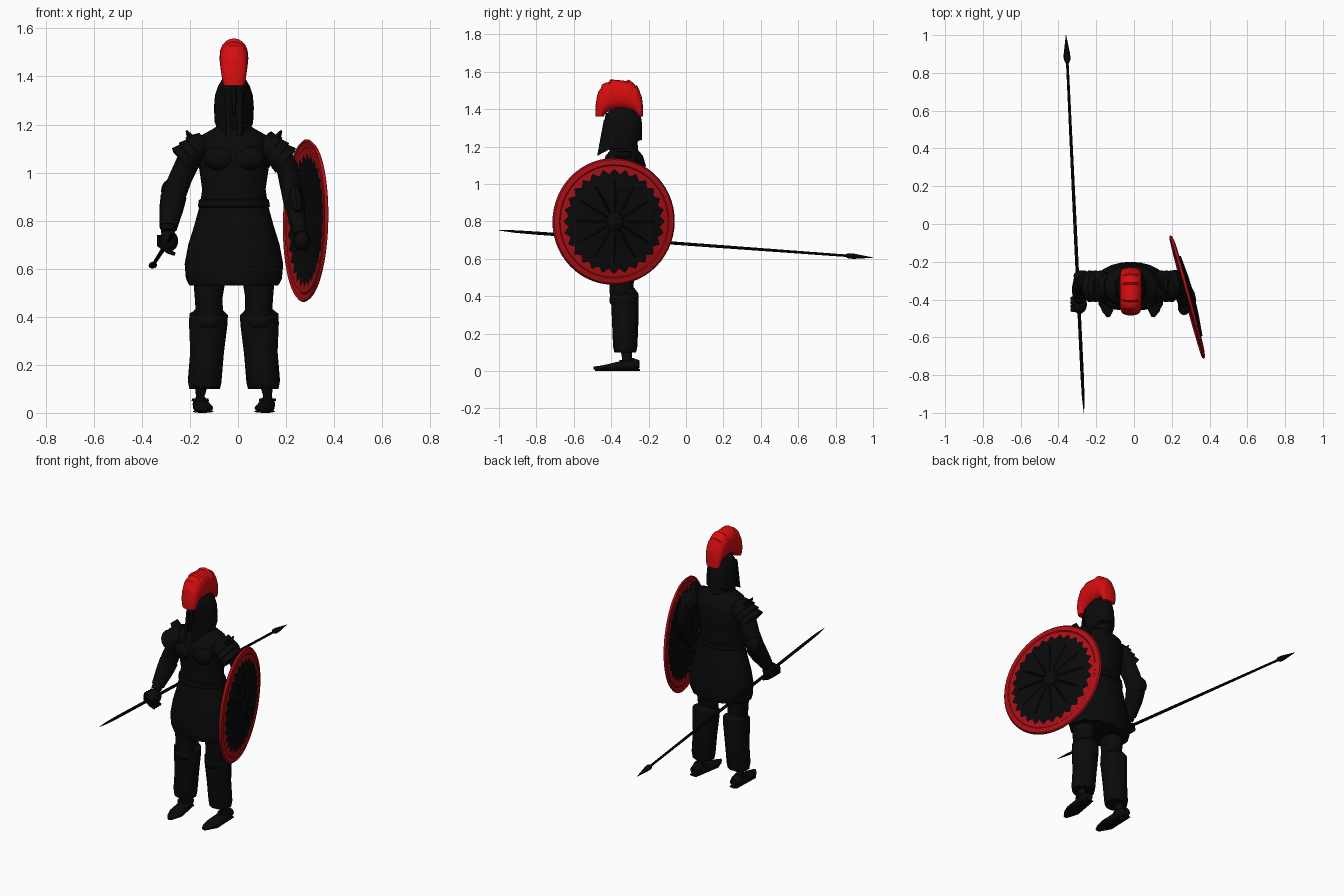
import bpy, bmesh, math
from mathutils import Vector, Matrix

cube = bpy.data.objects.get("Cube")
if cube:
    bpy.data.objects.remove(cube, do_unlink=True)

CX, CY = -0.017, -0.33      # body axis
N = 24
made = []


def material(name, rgb):
    m = bpy.data.materials.new(name)
    m.use_nodes = True
    m.diffuse_color = (*rgb, 1)
    m.node_tree.nodes["Principled BSDF"].inputs["Base Color"].default_value = (*rgb, 1)
    return m


BLACK = material("near black", (0.003, 0.003, 0.003))
RED = material("plume red", (0.68, 0.004, 0.005))
RIM = material("shield red", (0.42, 0.005, 0.008))


def finish(name, bm, *mats):
    bmesh.ops.recalc_face_normals(bm, faces=bm.faces)
    me = bpy.data.meshes.new(name)
    bm.to_mesh(me)
    bm.free()
    for m in mats:
        me.materials.append(m)
    ob = bpy.data.objects.new(name, me)
    bpy.context.collection.objects.link(ob)
    made.append(ob)
    return ob


def loft(name, rings, mat=BLACK):
    """Skin a list of equal-length point rings and cap both ends."""
    bm = bmesh.new()
    loops = [[bm.verts.new(p) for p in ring] for ring in rings]
    for a, b in zip(loops, loops[1:]):
        for i in range(len(a)):
            j = (i + 1) % len(a)
            bm.faces.new((a[i], a[j], b[j], b[i]))
    bm.faces.new(loops[0])
    bm.faces.new(loops[-1])
    return finish(name, bm, mat)


def tube(name, stations, n=N, mat=BLACK):
    """Oval tube through stations (x, y, z, half width, half depth)."""
    pts = [Vector(s[:3]) for s in stations]
    rings = []
    for i, s in enumerate(stations):
        t = (pts[min(i + 1, len(pts) - 1)] - pts[max(i - 1, 0)]).normalized()
        v = t.cross(Vector((1, 0, 0))).normalized()
        u = v.cross(t)
        rings.append([pts[i] + u * s[3] * math.cos(a) + v * s[4] * math.sin(a)
                      for a in (math.tau * k / n for k in range(n))])
    return loft(name, rings, mat)


def column(name, profile, x=CX):
    """Upright oval form from (z, half width, half depth, y shift)."""
    return tube(name, [(x, CY + dy, z, rx, ry) for z, rx, ry, dy in profile])


def ball(name, loc, size):
    bm = bmesh.new()
    bmesh.ops.create_uvsphere(bm, u_segments=20, v_segments=12, radius=1)
    bm.transform(Matrix.Translation(loc) @ Matrix.Diagonal((*size, 1)))
    return finish(name, bm, BLACK)


def jag(ob, drop, n=N):
    """Notch the first ring of a tube into a fringe."""
    for i in range(0, n, 2):
        ob.data.vertices[i].co.z += drop


# Torso, skirt and belt
column("cuirass", [(0.72, .17, .115, 0), (0.84, .145, .105, 0), (0.93, .132, .1, 0),
                   (1.02, .145, .11, 0), (1.1, .155, .115, 0), (1.15, .145, .1, 0),
                   (1.18, .09, .075, 0), (1.2, .06, .06, 0)])
skirt = column("skirt", [(0.53, .19, .125, 0), (0.56, .2, .13, 0), (0.62, .205, .13, 0),
                         (0.7, .19, .125, 0), (0.78, .165, .115, 0), (0.86, .143, .105, 0)])
jag(skirt, 0.008)
column("belt", [(0.855, .146, .108, 0), (0.86, .15, .112, 0), (0.885, .146, .11, 0), (0.89, .14, .104, 0)])
column("neck", [(1.15, .07, .075, 0), (1.25, .06, .07, 0)])
for s, side in ((-1, "right"), (1, "left")):
    ball(side + "_chest_plate", (CX + s * .062, CY - .09, 1.06), (.065, .035, .05))

# Helmet with neck guard, cheek plates and nose guard
column("helmet", [(1.19, .072, .075, .02), (1.21, .08, .092, .005), (1.27, .083, .098, -.003),
                  (1.32, .079, .1, -.005), (1.36, .066, .094, -.005), (1.39, .048, .075, -.005),
                  (1.415, .02, .045, -.005)])
cheek = ((-.39, 1.36, .055), (-.44, 1.34, .03), (-.475, 1.15, .026), (-.41, 1.185, .055), (-.36, 1.23, .078))
for s, side in ((-1, "right"), (1, "left")):
    loft(side + "_cheek_plate", [[(CX + s * (x + o), y, z) for y, z, x in cheek] for o in (-.012, .004)])
tube("nose_guard", [(CX, -.44, 1.24, .006, .006), (CX, -.437, 1.3, .01, .008), (CX, -.42, 1.38, .012, .008)], 8)

# Plume: a fan of radial sections with a scalloped crest
rings = []
steps = 42
for k in range(steps + 1):
    a = math.pi * k / steps
    c, s = math.cos(a), math.sin(a)
    fan = Vector((0, -.357 - math.copysign(abs(c) ** .65, c) * .128, 1.362 + .2 * s ** .75))
    scallop = 1 - .07 * (k % 6) / 5 * s
    core = Vector((0, -.35 - c * .088, 1.362 + .035 * s))
    fan = core + (fan - core) * scallop
    half = .042 + .018 * s ** .5
    mid, arm = (fan + core) / 2, (fan - core) / 2
    rings.append([mid + arm * math.copysign(abs(math.cos(b)) ** .8, math.cos(b))
                  + Vector((CX + half * math.sin(b), 0, 0))
                  for b in (math.tau * i / 20 for i in range(20))])
loft("plume", rings, RED)

# Legs
for s, side in ((-1, "right"), (1, "left")):
    def leg(part, rows, n=N):
        return tube(side + "_" + part, [(CX + s * d, *rest) for d, *rest in rows], n)
    leg("thigh", [(.1, -.345, .36, .055, .06), (.105, -.345, .48, .058, .066), (.1, -.335, .62, .075, .08)])
    greave = leg("greave", [(.122, -.325, .1, .066, .06), (.122, -.325, .13, .07, .065),
                            (.112, -.325, .25, .07, .07), (.107, -.327, .37, .08, .073),
                            (.105, -.327, .41, .08, .072), (.105, -.33, .415, .066, .06)])
    jag(greave, 0.014)
    ball(side + "_knee_guard", (CX + s * .105, -.37, .38), (.055, .04, .04))
    leg("ankle", [(.14, -.31, .03, .026, .032), (.14, -.315, .07, .018, .026), (.135, -.32, .13, .03, .035)], 12)
    leg("foot", [(.14, -.25, .035, .024, .022), (.138, -.28, .036, .034, .034), (.133, -.34, .028, .036, .027),
                 (.128, -.41, .02, .042, .018), (.122, -.46, .015, .03, .013), (.118, -.493, .016, .008, .008)], 16)
    leg("sole", [(.14, -.248, .006, .026, .006), (.133, -.34, .006, .036, .006),
                 (.128, -.42, .006, .044, .006), (.12, -.485, .007, .014, .006)], 12)
    leg("ankle_strap", [(.14, -.315, .05, .036, .042), (.14, -.315, .06, .034, .04)], 12)

# Layered shoulder guards, flaring down each arm
for s, side in ((-1, "right"), (1, "left")):
    for i in range(3):
        x, z = CX + s * (.115 + .028 * i), 1.13 - .022 * i
        tube(f"{side}_shoulder_guard_{i + 1}",
             [(x, CY, z, .045, .06), (x + s * .025, CY, z - .02, .06, .075),
              (x + s * .045, CY, z - .036, .066, .085), (x + s * .046, CY, z - .037, .05, .06)], 14)
    tube(side + "_shoulder_spike", [(CX + s * .16, CY, 1.11, .03, .05), (CX + s * .198, CY, 1.175, .004, .035)], 8)

# Right arm gripping the spear
tube("right_arm", [(-.15, -.32, 1.12, .05, .06), (-.205, -.315, 1.05, .05, .058), (-.238, -.305, .98, .048, .054),
                   (-.262, -.305, .92, .05, .055), (-.275, -.325, .86, .046, .048),
                   (-.288, -.37, .79, .033, .034), (-.292, -.4, .75, .028, .03)])
tube("right_bracer", [(-.268, -.305, .9, .054, .058), (-.278, -.335, .845, .05, .052),
                      (-.29, -.385, .77, .037, .038)], 16)
ball("right_elbow_guard", (-.275, -.275, .925), (.045, .03, .05))
ball("right_hand", (-.289, -.425, .715), (.04, .05, .045))
for i in range(4):
    tube(f"right_finger_{i + 1}", [(-.325, -.395 - i * .02, .74, .011, .011), (-.328, -.395 - i * .02, .7, .011, .011),
                                   (-.29, -.395 - i * .02, .672, .01, .01), (-.262, -.395 - i * .02, .66, .007, .007)], 8)

# Left arm bent behind the shield
tube("left_arm", [(.11, -.32, 1.13, .05, .06), (.165, -.31, 1.09, .05, .056), (.205, -.295, 1.02, .046, .05),
                  (.218, -.29, .95, .044, .047), (.23, -.31, .88, .042, .044),
                  (.25, -.38, .79, .032, .034), (.262, -.42, .74, .028, .03)])
ball("left_hand", (.266, -.44, .715), (.034, .042, .042))

# Spear running front to back
tail, tip = Vector((-.265, -1, .752)), Vector((-.36, 1, .606))
tube("spear", [(*tail.lerp(tip, f), r, r) for f, r in
               ((0, .001), (.04, .007), (.1, .009), (.5, .009), (.92, .007), (.935, .008))], 10)
tube("spear_head", [(*tail.lerp(tip, f), r, r * .8) for f, r in
                    ((.925, .008), (.935, .018), (.95, .017), (1, .001))], 8)

# Round shield: domed disc with a toothed red rim
normal = Vector((.964, .262, -.022)).normalized()
across = Vector((0, 0, 1)).cross(normal).normalized()
frame = Matrix((across, normal.cross(across), normal)).transposed().to_4x4()
frame.translation = Vector((.277, -.388, .8))
R, SEG = .335, 56


def dome(r):
    return .03 * (1 - (r / R) ** 2)


def disc_point(r, a, lift=0):
    return frame @ Vector((r * math.cos(a), r * math.sin(a), dome(r) + lift))


bm = bmesh.new()
hub = bm.verts.new(disc_point(0, 0))
prev = None
for step, (r, tooth, lift) in enumerate(((.06, 0, 0), (.15, 0, 0), (.235, 0, 0), (.268, .014, 0),
                                         (.3, 0, .001), (.305, 0, .007), (.328, 0, .007), (R, 0, 0))):
    ring = [bm.verts.new(disc_point(r + tooth * (-1) ** k, math.tau * k / SEG, lift)) for k in range(SEG)]
    for k in range(SEG):
        j = (k + 1) % SEG
        f = bm.faces.new((prev[k], prev[j], ring[j], ring[k]) if prev else (hub, ring[k], ring[j]))
        f.material_index = int(step > 3)
    prev = ring
shield = finish("shield", bm, BLACK, RIM)
mod = shield.modifiers.new("thickness", "SOLIDIFY")
mod.thickness = .01
mod.offset = 0

# Starburst ribs, boss and arm strap on the shield
for k in range(12):
    a = math.tau * k / 12
    loft(f"shield_rib_{k + 1}", [[disc_point(r, a - w, .003), disc_point(r, a, .012), disc_point(r, a + w, .003)]
                                 for r, w in ((.045, .16), (.12, .07), (.22, .01))])
loft("shield_boss", [[disc_point(r, math.tau * k / N, h) for k in range(N)]
                     for r, h in ((.05, .003), (.042, .012), (.02, .018))])
tube("shield_strap", [(.235, -.3, .93, .02, .05), (.24, -.33, .87, .045, .055), (.25, -.36, .82, .02, .05)], 12)

# Smooth shading with crisp edges
bpy.ops.object.select_all(action="DESELECT")
for ob in made:
    ob.select_set(True)
bpy.context.view_layer.objects.active = made[0]
bpy.ops.object.shade_smooth_by_angle(angle=math.radians(35))
